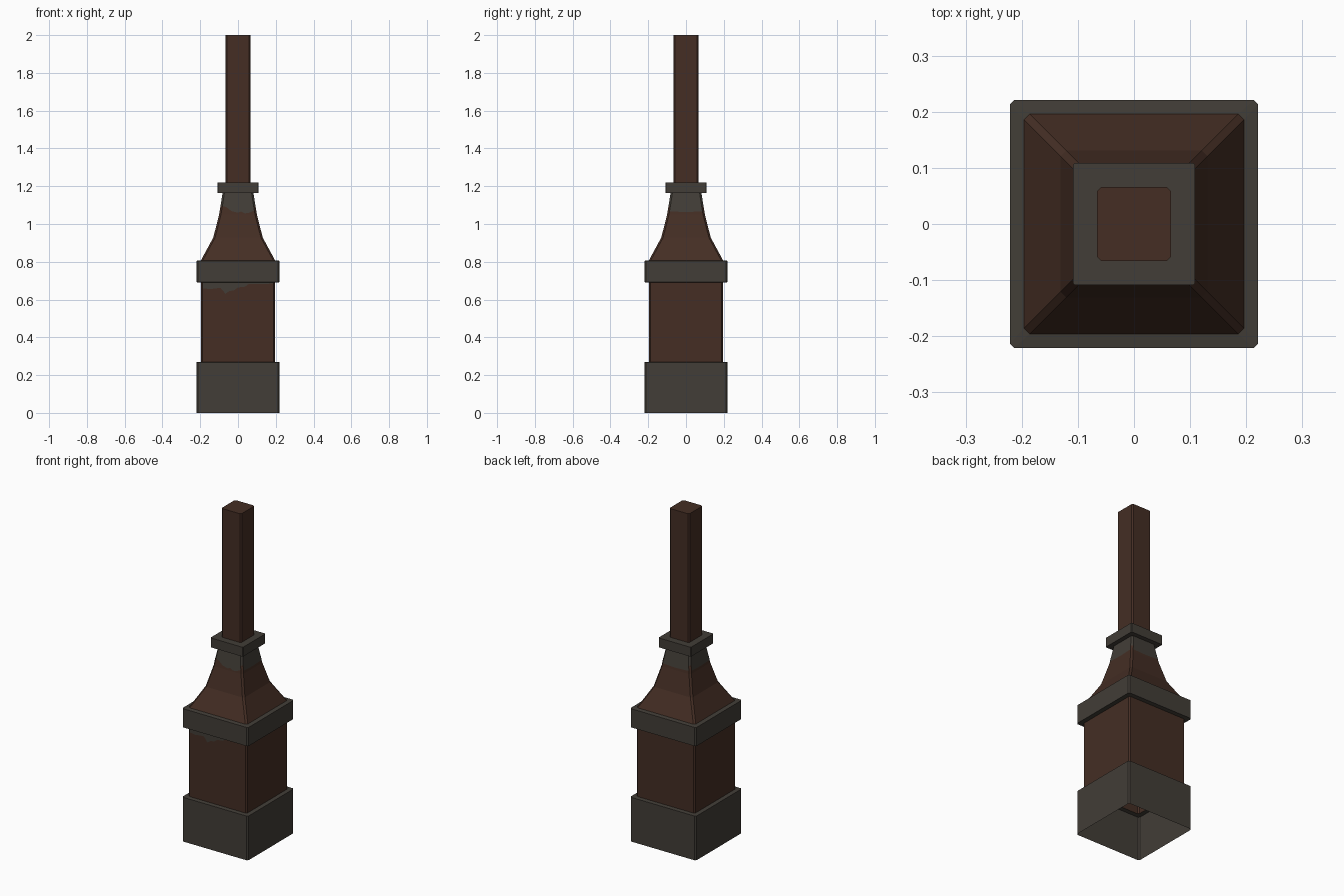
import bpy, math
from mathutils import Matrix

if "Cube" in bpy.data.objects:
    bpy.data.objects.remove(bpy.data.objects["Cube"])


def material(name, rgb):
    m = bpy.data.materials.new(name)
    m.diffuse_color = (*rgb, 1)
    m.use_nodes = True
    m.node_tree.nodes["Principled BSDF"].inputs["Base Color"].default_value = m.diffuse_color
    return m


RUST = material("rust brown", (0.058, 0.027, 0.0175))
IRON = material("dark iron grey", (0.054, 0.047, 0.038))


def make(name, verts, faces, mats):
    me = bpy.data.meshes.new(name)
    me.from_pydata(verts, [], faces)
    for m in mats:
        me.materials.append(m)
    ob = bpy.data.objects.new(name, me)
    bpy.context.collection.objects.link(ob)
    return ob


def ring(h, z, c):
    """Square of half width h with chamfered corners, counter-clockwise."""
    k = h - c
    return [(h, -k, z), (h, k, z), (k, h, z), (-k, h, z),
            (-h, k, z), (-h, -k, z), (-k, -h, z), (k, -h, z)]


def loft(name, profile, mat, cap=False, grey_above=None):
    """Open shell through (half width, height, chamfer) sections."""
    verts, faces = [], []
    for h, z, c in profile:
        verts += ring(h, z, c)
    for s in range(len(profile) - 1):
        for i in range(8):
            j = (i + 1) % 8
            faces.append((s * 8 + i, s * 8 + j, s * 8 + 8 + j, s * 8 + 8 + i))
    if cap:
        n = len(verts)
        faces.append(tuple(range(n - 8, n)))
    ob = make(name, verts, faces, [mat, IRON])
    if grey_above:
        for p in ob.data.polygons:
            if p.center.z > grey_above:
                p.material_index = 1
    return ob


def stain(name, edge, top, half, turns=0):
    """Thin ragged plate on one side: edge = (x fraction, z), half(z) = wall distance."""
    pts = [(x * (half(z) - 0.01), -half(z) - 0.001, z) for x, z in edge]
    n = len(pts)
    pts += [(x * (half(top) - 0.01), -half(top) - 0.001, top) for x, _ in edge]
    faces = [(i, i + 1, n + i + 1, n + i) for i in range(n - 1)]
    ob = make(name, pts, faces, [IRON])
    ob.data.transform(Matrix.Rotation(turns * math.pi / 2, 4, 'Z'))


def neck_half(z):
    return 0.1 + (0.082 - 0.1) * (z - 1.05) / 0.11


# Hollow plinth, open underneath
loft("plinth", [(0.221, 0, 0.008), (0.221, 0.268, 0.008), (0.196, 0.27, 0.008)], IRON)
# Square body
loft("body", [(0.196, 0.27, 0.008), (0.196, 0.69, 0.008)], RUST)
# Projecting band around the body
loft("middle_band", [(0.196, 0.69, 0.008), (0.221, 0.692, 0.008),
                     (0.221, 0.805, 0.008), (0.196, 0.808, 0.01)], IRON)
# Concave taper, grey near its top
loft("taper", [(0.196, 0.808, 0.01), (0.131, 0.928, 0.01), (0.1, 1.05, 0.01),
               (neck_half(1.095), 1.095, 0.01), (0.082, 1.163, 0.01)],
     RUST, grey_above=1.1)
# Small collar
loft("collar", [(0.082, 1.163, 0.008), (0.109, 1.163, 0.004),
                (0.109, 1.22, 0.004), (0.066, 1.22, 0.008)], IRON)
# Tall post
loft("post", [(0.066, 1.22, 0.008), (0.066, 2.0, 0.008)], RUST, cap=True)

# Worn grey edge on the neck: ragged in front, nearly straight elsewhere
front_edge = [(-1, 1.094), (-0.75, 1.09), (-0.4, 1.068), (0, 1.06), (0.2, 1.066),
              (0.4, 1.056), (0.7, 1.06), (1, 1.072)]
plain_edge = [(-1, 1.067), (0, 1.063), (1, 1.067)]
for side, label in enumerate(("front", "right", "back", "left")):
    stain("neck_wear_" + label, front_edge if side == 0 else plain_edge,
          1.096, neck_half, side)

# Worn grey patch under the band, front only
stain("body_wear_front",
      [(-1, 0.66), (-0.8, 0.655), (-0.5, 0.662), (-0.42, 0.645), (-0.36, 0.63),
       (-0.25, 0.645), (-0.12, 0.648), (0, 0.664), (0.2, 0.668), (0.3, 0.682), (1, 0.684)],
      0.69, lambda z: 0.196)
